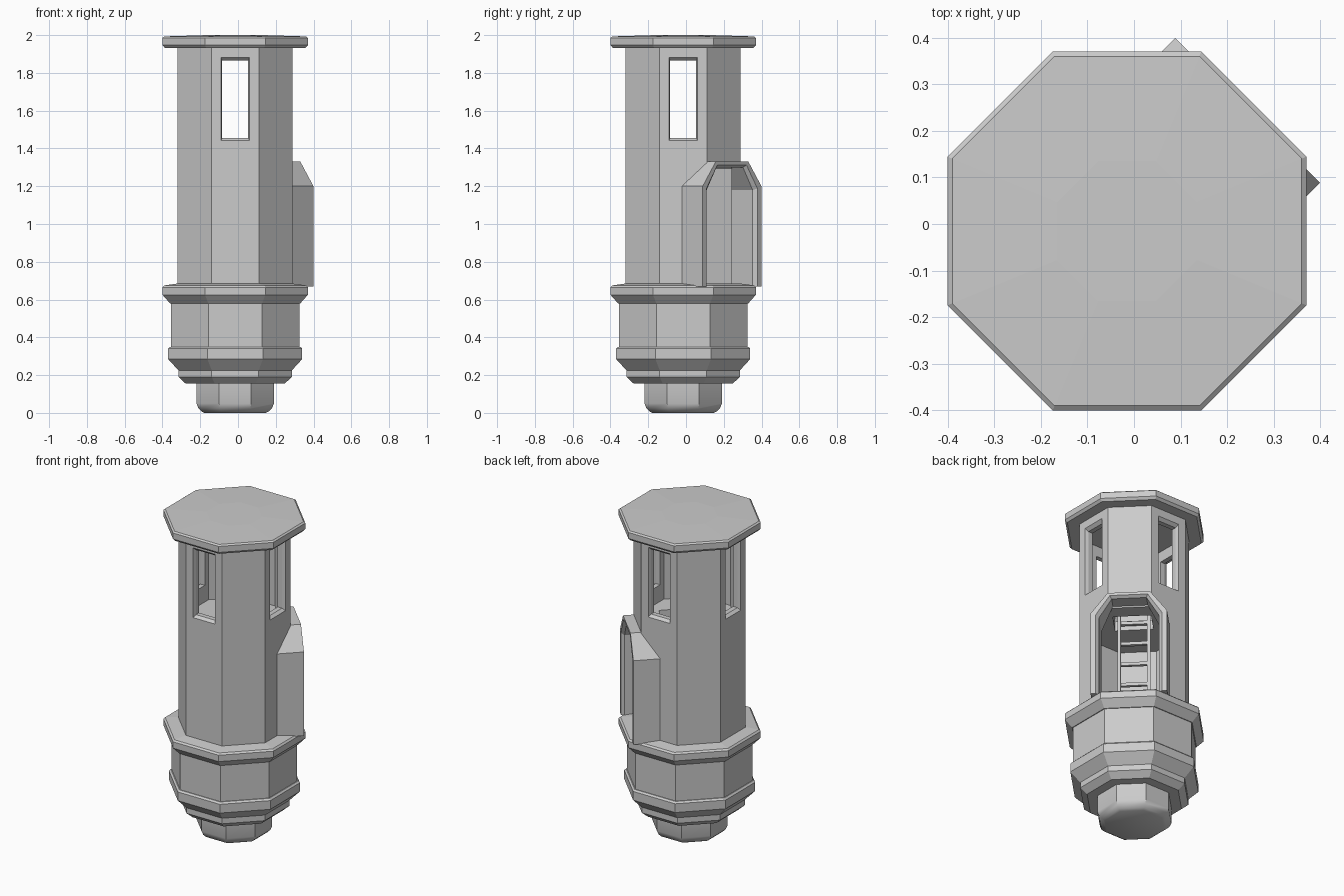
import bpy, bmesh, math

if "Cube" in bpy.data.objects:
    bpy.data.objects.remove(bpy.data.objects["Cube"])

CX = CY = -0.015            # axis of the octagonal tower
DOOR = math.radians(45)     # doorway faces back right


def loft(name, rings):
    """Closed solid through a series of equal-length point rings."""
    bm = bmesh.new()
    vs = [[bm.verts.new(p) for p in r] for r in rings]
    n = len(vs[0])
    for a, b in zip(vs, vs[1:]):
        for i in range(n):
            j = (i + 1) % n
            bm.faces.new((a[i], a[j], b[j], b[i]))
    bm.faces.new(vs[0])
    bm.faces.new(vs[-1])
    bmesh.ops.recalc_face_normals(bm, faces=bm.faces)
    me = bpy.data.meshes.new(name)
    bm.to_mesh(me)
    bm.free()
    ob = bpy.data.objects.new(name, me)
    bpy.context.collection.objects.link(ob)
    return ob


def octagon(name, profile):
    """Octagonal turning from (flat-to-centre distance, height) pairs."""
    k = 1 / math.cos(math.pi / 8)
    angles = [math.radians(22.5 + 45 * i) for i in range(8)]
    return loft(name, [[(CX + r * k * math.cos(a), CY + r * k * math.sin(a), z)
                        for a in angles] for r, z in profile])


def outward(name, angle, layers):
    """Solid along a horizontal direction; layers = (distance, [(side, z)])."""
    c, s = math.cos(angle), math.sin(angle)
    return loft(name, [[(CX + d * c - t * s, CY + d * s + t * c, z)
                        for t, z in shape] for d, shape in layers])


def rect(t0, t1, z0, z1):
    return [(t0, z0), (t1, z0), (t1, z1), (t0, z1)]


def arch(w, shoulder, w_top, top, z0):
    return [(-w, z0), (w, z0), (w, shoulder), (w_top, top), (-w_top, top), (-w, shoulder)]


def cut(ob, cutter):
    m = ob.modifiers.new("cut", 'BOOLEAN')
    m.operation, m.solver, m.object = 'DIFFERENCE', 'EXACT', cutter
    bpy.context.view_layer.objects.active = ob
    bpy.ops.object.modifier_apply(modifier=m.name)


# Base: stepped stack of octagons
foot = octagon("foot", [(.163, 0), (.178, .008), (.195, .025), (.205, .05), (.205, .17)])
octagon("lower_collar", [(.262, .155), (.30, .19), (.30, .225), (.355, .285),
                         (.355, .34), (.345, .35)])
octagon("base_drum", [(.34, .33), (.34, .60)])
octagon("upper_collar", [(.345, .58), (.385, .625), (.385, .665), (.375, .675), (.31, .684)])

# Cap
octagon("roof_cap", [(.372, 1.932), (.385, 1.947), (.385, 1.985), (.375, 1.993), (.15, 2.0)])

# Tower shell and projecting door surround
tower = octagon("tower_wall", [(.304, .67), (.304, 1.94)])
surround = outward("door_surround", DOOR, [(.17, arch(.22, 1.20, .122, 1.33, .67)),
                                           (.366, arch(.22, 1.20, .122, 1.33, .67))])
room = octagon("room_cutter", [(.255, .6), (.255, 2.1)])
doorway = outward("door_cutter", DOOR, [
    (.10, arch(.172, 1.18, .10, 1.30, .5)),
    (.348, arch(.172, 1.18, .10, 1.30, .5)),
    (.372, arch(.197, 1.19, .112, 1.317, .5))])
cutters = [room, doorway]
for part in (tower, surround):
    cut(part, room)
    cut(part, doorway)

# Four windows with chamfered openings
for i in range(4):
    w = outward("window_cutter", i * math.pi / 2, [
        (.15, rect(-.069, .069, 1.455, 1.865)),
        (.285, rect(-.069, .069, 1.455, 1.865)),
        (.310, rect(-.078, .078, 1.437, 1.888))])
    cut(tower, w)
    cutters.append(w)

# Upper floor with ladder hatch
deck = octagon("upper_floor", [(.26, 1.29), (.26, 1.35)])
hatch = outward("hatch_cutter", DOOR, [(0, rect(-.11, .11, 1.2, 1.5)),
                                       (.16, rect(-.11, .11, 1.2, 1.5))])
cut(deck, hatch)
cutters.append(hatch)

# Ladder
for side in (-1, 1):
    r = rect(side * .085 - .01, side * .085 + .01, .67, 1.40)
    outward("ladder_rail", DOOR, [(.01, r), (.035, r)])
for i in range(5):
    z = .77 + .135 * i
    r = rect(-.085, .085, z, z + .02)
    outward("ladder_rung", DOOR, [(.013, r), (.032, r)])

for c in cutters:
    bpy.data.objects.remove(c)

# Soften only the rounded lower edge of the foot
bpy.ops.object.select_all(action='DESELECT')
foot.select_set(True)
bpy.context.view_layer.objects.active = foot
bpy.ops.object.shade_smooth_by_angle(angle=math.radians(35))
